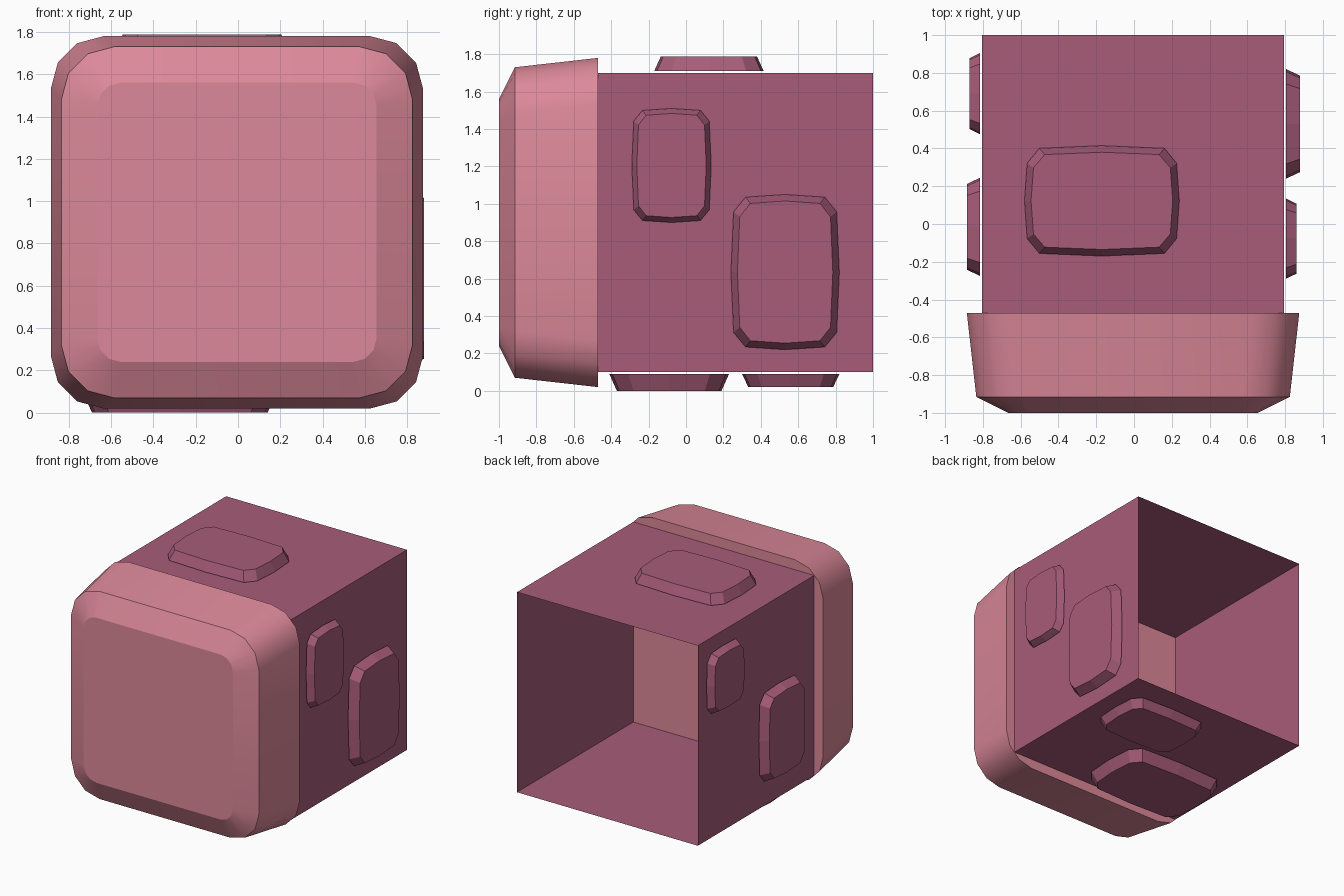
import bpy, bmesh, math
from mathutils import Vector

if "Cube" in bpy.data.objects:
    bpy.data.objects.remove(bpy.data.objects["Cube"])

CX, CZ = -0.005, 0.9   # centre line of the body


def material(name, rgb):
    m = bpy.data.materials.new(name)
    m.use_nodes = True
    m.diffuse_color = (*rgb, 1)
    m.node_tree.nodes["Principled BSDF"].inputs["Base Color"].default_value = (*rgb, 1)
    return m


PINK = material("pink", (0.72, 0.25, 0.32))
MAUVE = material("mauve", (0.39, 0.107, 0.19))


def finish(bm, name, mat):
    me = bpy.data.meshes.new(name)
    bm.to_mesh(me)
    bm.free()
    me.materials.append(mat)
    ob = bpy.data.objects.new(name, me)
    bpy.context.collection.objects.link(ob)
    return ob


def loft(rings):
    """Closed solid through matching rings of points."""
    bm = bmesh.new()
    loops = [[bm.verts.new(p) for p in ring] for ring in rings]
    n = len(loops[0])
    for a, b in zip(loops, loops[1:]):
        for i in range(n):
            j = (i + 1) % n
            bm.faces.new((a[i], a[j], b[j], b[i]))
    bm.faces.new(loops[0])
    bm.faces.new(loops[-1])
    bmesh.ops.recalc_face_normals(bm, faces=bm.faces)
    return bm


# Rounded front cap, flaring towards the back
def rounded_square(half, radius, y, segments=3):
    pts = []
    for quarter in range(4):
        for s in range(segments + 1):
            a = math.radians(90) * (quarter + s / segments)
            mid = math.radians(90) * (quarter + 0.5)
            c = half - radius
            pts.append((CX + math.copysign(c, math.cos(mid)) + radius * math.cos(a), y,
                        CZ + math.copysign(c, math.sin(mid)) + radius * math.sin(a)))
    return pts


bm = loft([rounded_square(0.88, 0.25, -0.47),
           rounded_square(0.83, 0.25, -0.915),
           rounded_square(0.66, 0.11, -1.0)])
for f in bm.faces:
    f.smooth = True
for e in bm.edges:   # the three rings stay crisp, the corners stay soft
    e.smooth = abs(e.verts[0].co.y - e.verts[1].co.y) > 0.01
finish(bm, "front_cap", PINK)

# Square sleeve, open at the back and where it meets the cap
bm = bmesh.new()
bmesh.ops.create_cube(bm, size=1)
bm.normal_update()
ends = [f for f in bm.faces if abs(f.normal.y) > 0.5]
bmesh.ops.delete(bm, geom=ends, context='FACES_ONLY')
for v in bm.verts:
    v.co = Vector((CX + v.co.x * 1.6, 0.265 + v.co.y * 1.47, CZ + v.co.z * 1.6))
finish(bm, "sleeve", MAUVE)


# Raised plates with chamfered corners and slightly bowed sides
def outline(hu, hv):
    c = 0.27 * min(hu, hv)
    bow = 0.04 * (hu + hv) / 2
    corner = [(hu, 0), (hu - bow, hv - c - bow), (hu - c, hv - bow), (0, hv)]
    upper = corner + [(-u, v) for u, v in corner[-2::-1]]
    return upper + [(u, -v) for u, v in upper[-2:0:-1]]


def plate(name, axis, base, top, u_range, v_range, inset=0.035):
    (u0, u1), (v0, v1) = u_range, v_range
    hu, hv = (u1 - u0) / 2, (v1 - v0) / 2

    def ring(level, shrink):
        pts = []
        for u, v in outline(hu, hv):
            p = [u * (1 - shrink / hu) + (u0 + u1) / 2, v * (1 - shrink / hv) + (v0 + v1) / 2]
            p.insert(axis, level)
            pts.append(p)
        return pts

    finish(loft([ring(base, 0), ring(top, inset)]), name, MAUVE)


plate("left_upper_plate", 0, 0.805, 0.86, (-0.29, 0.135), (0.9, 1.51), 0.027)
plate("left_lower_plate", 0, 0.805, 0.88, (0.24, 0.82), (0.22, 1.05))
plate("right_upper_plate", 0, -0.815, -0.87, (0.475, 0.905), (1.09, 1.59), 0.027)
plate("right_lower_plate", 0, -0.815, -0.885, (-0.275, 0.245), (0.29, 1.02), 0.033)
plate("top_plate", 2, 1.71, 1.787, (-0.58, 0.24), (-0.17, 0.415))
plate("bottom_front_plate", 2, 0.09, 0.0, (-0.73, 0.18), (-0.41, 0.23), 0.04)
plate("bottom_rear_plate", 2, 0.09, 0.02, (-0.06, 0.66), (0.3, 0.82), 0.033)
